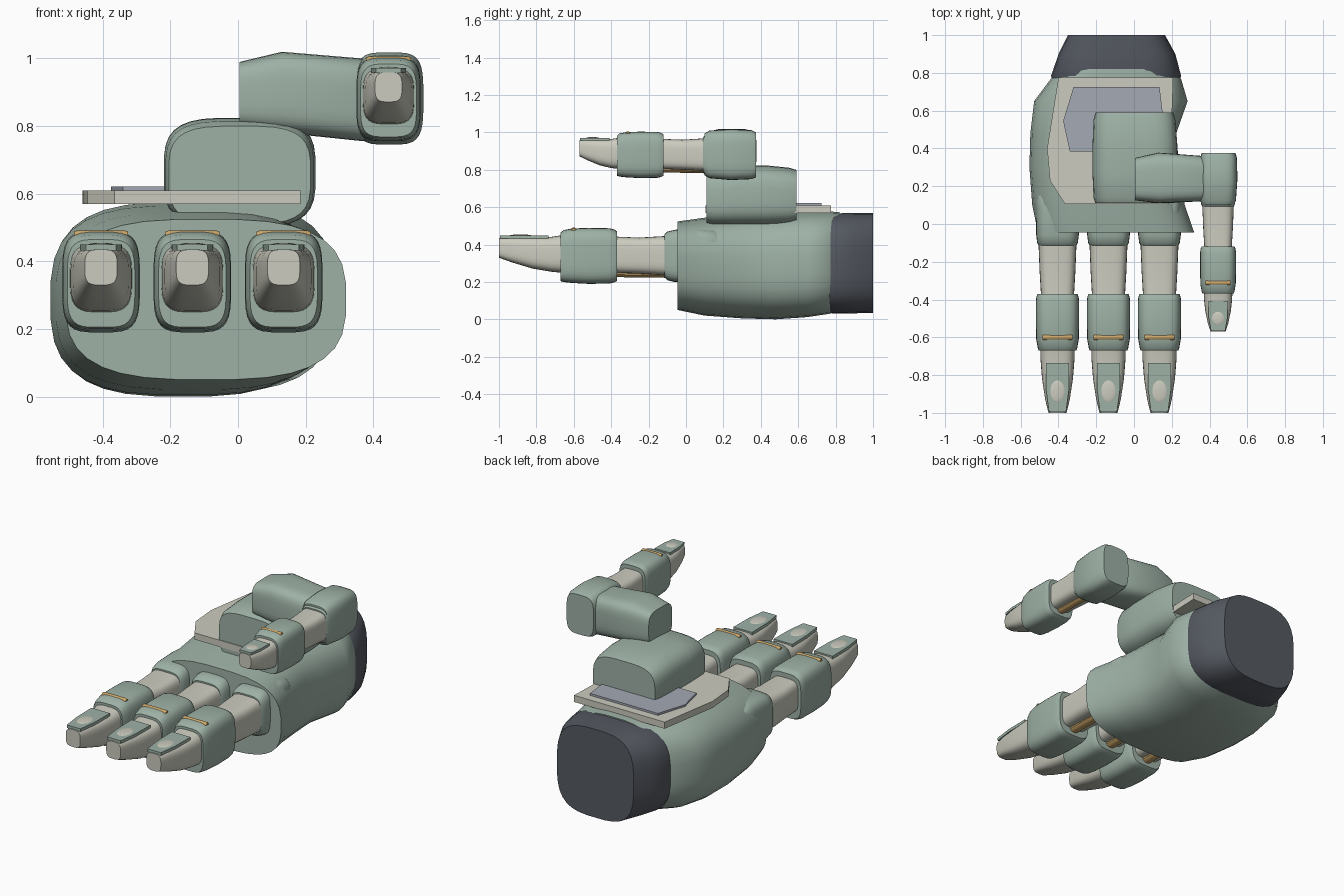
import bpy, bmesh, math
from mathutils import Vector

if "Cube" in bpy.data.objects:
    bpy.data.objects.remove(bpy.data.objects["Cube"])


def material(name, rgb):
    m = bpy.data.materials.new(name)
    m.diffuse_color = (*rgb, 1)
    m.use_nodes = True
    m.node_tree.nodes["Principled BSDF"].inputs["Base Color"].default_value = m.diffuse_color
    return m


GREEN = material("sage_shell", (0.34, 0.44, 0.38))
CREAM = material("cream_bone", (0.60, 0.60, 0.52))
DARK = material("dark_cuff", (0.09, 0.10, 0.12))
PANEL = material("blue_grey_panel", (0.37, 0.40, 0.46))
GOLD = material("gold", (0.60, 0.38, 0.14))


def finish(name, bm, mat, place=None, angle=40):
    if place:
        for v in bm.verts:
            v.co = place(v.co)
    bmesh.ops.recalc_face_normals(bm, faces=bm.faces)
    me = bpy.data.meshes.new(name)
    bm.to_mesh(me)
    bm.free()
    me.materials.append(mat)
    me.shade_smooth()
    me.set_sharp_from_angle(angle=math.radians(angle))
    ob = bpy.data.objects.new(name, me)
    bpy.context.collection.objects.link(ob)
    return ob


def loft(name, sections, mat, axis="y", power=4, n=32, place=None):
    """Skin rounded-box sections (pos, u0, u1, z0, z1) along the x or y axis."""
    bm = bmesh.new()
    rings = []
    for t, u0, u1, z0, z1 in sections:
        ring = []
        for i in range(n):
            a = 2 * math.pi * (i + 0.5) / n
            c, s = math.cos(a), math.sin(a)
            u = (u0 + u1) / 2 + (u1 - u0) / 2 * math.copysign(abs(c) ** (2 / power), c)
            z = (z0 + z1) / 2 + (z1 - z0) / 2 * math.copysign(abs(s) ** (2 / power), s)
            ring.append(bm.verts.new((u, t, z) if axis == "y" else (t, u, z)))
        rings.append(ring)
    for a, b in zip(rings, rings[1:]):
        for i in range(n):
            j = (i + 1) % n
            bm.faces.new((a[i], a[j], b[j], b[i]))
    bm.faces.new(rings[0])
    bm.faces.new(rings[-1])
    return finish(name, bm, mat, place)


def plate(name, outline, z0, z1, mat, place=None):
    bm = bmesh.new()
    low = [bm.verts.new((x, y, z0)) for x, y in outline]
    top = [bm.verts.new((x, y, z1)) for x, y in outline]
    bm.faces.new(low)
    bm.faces.new(top)
    for i in range(len(low)):
        j = (i + 1) % len(low)
        bm.faces.new((low[i], low[j], top[j], top[i]))
    return finish(name, bm, mat, place, 20)


def finger(name, cx, cz=0.34, s=1.0, y0=0.0, tip=1.0):
    """Finger along -y, drawn at full size around x=0, z=0.34, then placed."""
    def place(p):
        y = p.y if p.y > -0.67 else -0.67 + (p.y + 0.67) * tip
        return Vector((cx + p.x * s, y0 + y * s, cz + (p.z - 0.34) * s))

    def sym(rows):
        return [(y, -w, w, a, b) for y, w, a, b in rows]

    # Knuckle, bone and middle sleeve
    loft(name + "_knuckle", sym([(-0.115, .100, .225, .455), (-0.10, .108, .21, .47), (-0.06, .113, .20, .48),
         (0.08, .115, .20, .485), (0.15, .113, .21, .48), (0.18, .10, .235, .46)]), GREEN, place=place)
    loft(name + "_bone", sym([(-0.05, .103, .232, .45), (-0.25, .095, .245, .438), (-0.42, .085, .25, .445)]),
         CREAM, place=place)
    loft(name + "_sleeve", sym([(-0.67, .100, .205, .465), (-0.655, .105, .20, .478), (-0.61, .113, .195, .487),
         (-0.52, .115, .19, .49), (-0.41, .115, .192, .488), (-0.385, .112, .197, .482),
         (-0.37, .106, .205, .472)]), GREEN, place=place)
    # Fingertip with nail and raised oval
    loft(name + "_tip", sym([(-0.62, .093, .245, .458), (-0.72, .09, .255, .442), (-0.82, .082, .272, .44),
         (-0.93, .065, .305, .44), (-1.0, .048, .33, .435)]), CREAM, power=3.5, place=place)
    plate(name + "_nail", [(-.062, -.735), (.062, -.735), (.06, -.88), (.045, -.995), (-.045, -.995),
          (-.06, -.88)], .432, .45, GREEN, place)
    bm = bmesh.new()
    bmesh.ops.create_uvsphere(bm, u_segments=24, v_segments=12, radius=1)
    for v in bm.verts:
        v.co = Vector((v.co.x * .042, -.885 + v.co.y * .062, .447 + v.co.z * .008))
    finish(name + "_nail_oval", bm, CREAM, place)
    # Gold pin across the sleeve and tendon underneath
    loft(name + "_pin", [(-.08, -.612, -.588, .464, .488), (-.07, -.615, -.585, .462, .492),
         (.07, -.615, -.585, .462, .492), (.08, -.612, -.588, .464, .488)], GOLD, "x", 2, 12, place)
    loft(name + "_tendon", sym([(-0.08, .03, .222, .26), (-0.40, .03, .226, .264)]), GOLD,
         power=2, n=12, place=place)


# Palm and wrist cuff
loft("palm", [(-0.045, -.51, .32, .05, .525), (0.1, -.54, .27, .02, .545), (0.3, -.555, .24, .005, .565),
     (0.48, -.55, .225, 0, .575), (0.65, -.53, .285, .012, .578), (0.77, -.44, .25, .03, .578),
     (0.82, -.39, .20, .05, .575)], GREEN, power=3)
loft("wrist_cuff", [(0.74, -.43, .24, .045, .555), (0.785, -.44, .25, .03, .568), (0.9, -.40, .22, .032, .57),
     (1.0, -.35, .165, .035, .57)], DARK, power=3.2)

# Layered plates on the back of the hand
plate("back_plate", [(-.40, .775), (.208, .775), (.185, .105), (-.365, .105), (-.445, .23), (-.46, .40)],
      .57, .61, CREAM)
plate("back_panel", [(-.32, .725), (.135, .725), (.155, .56), (.10, .385), (-.34, .385), (-.375, .545)],
      .60, .622, PANEL)

# Thumb mount, cross link and corner joint
loft("thumb_base", [(0.11, -.205, .215, .51, .80), (0.14, -.215, .225, .50, .815), (0.26, -.22, .23, .50, .823),
     (0.42, -.22, .23, .50, .825), (0.55, -.215, .22, .505, .812), (0.59, -.205, .21, .515, .80)],
     GREEN, power=3.5)
loft("thumb_link", [(0.005, .125, .35, .795, .99), (0.13, .11, .378, .78, .02 + 1.0), (0.37, .12, .36, .755, 1.0),
     (0.42, .14, .34, .78, .98)], GREEN, "x")
loft("thumb_joint", [(0.10, .36, .53, .77, .995), (0.125, .35, .54, .755, 1.01), (0.24, .345, .548, .745, 1.018),
     (0.35, .35, .545, .75, 1.012), (0.375, .357, .538, .76, 1.0)], GREEN)

# Three fingers and the smaller thumb
for label, x in (("outer_finger", -.405), ("middle_finger", -.135), ("index_finger", .135)):
    finger(label, x)
finger("thumb", .445, .88, .83, .187, .73)
